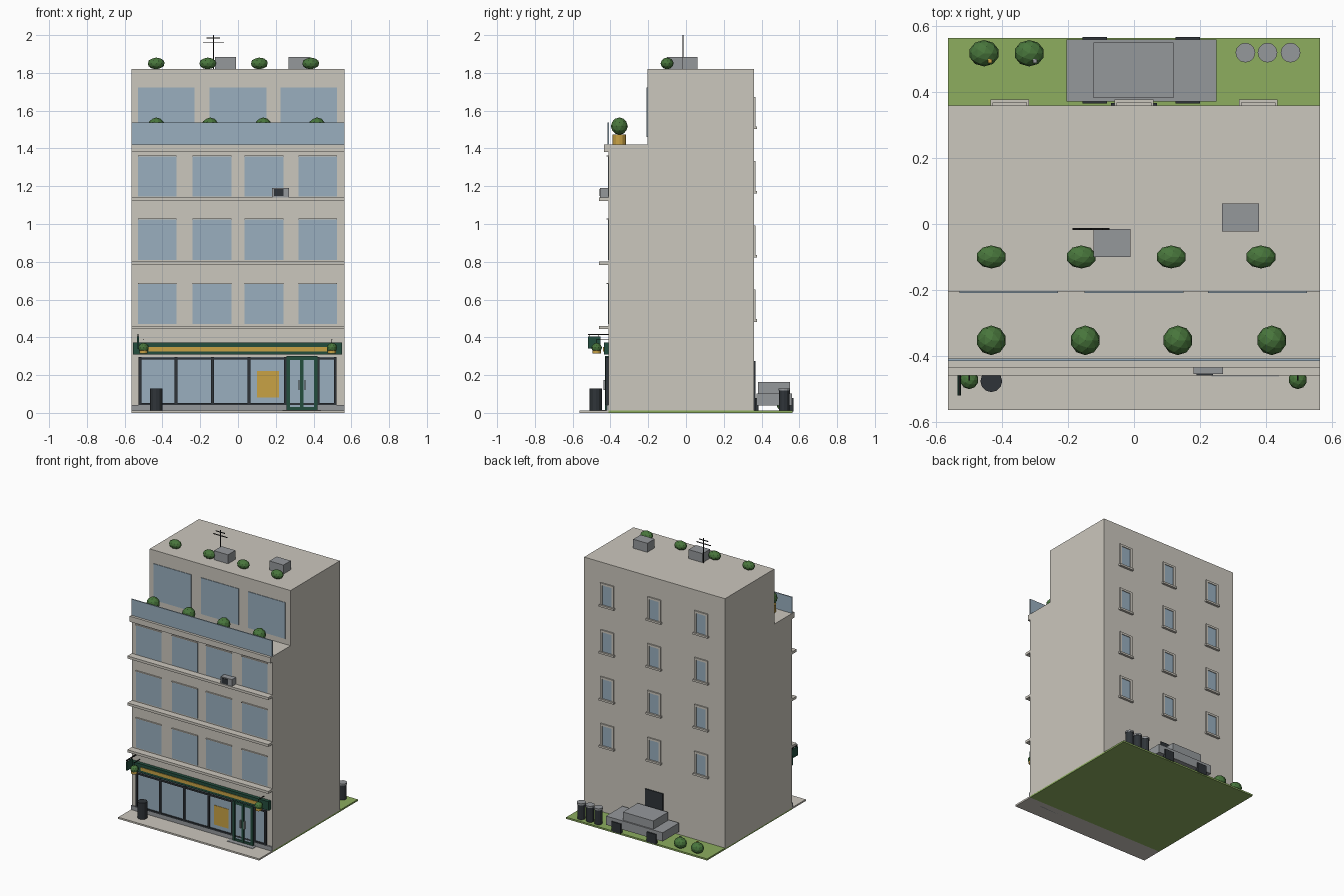
import bpy
import bmesh
from mathutils import Matrix

if "Cube" in bpy.data.objects:
    bpy.data.objects.remove(bpy.data.objects["Cube"])


def material(name, r, g, b):
    m = bpy.data.materials.new(name)
    m.use_nodes = True
    m.diffuse_color = (r, g, b, 1)
    m.node_tree.nodes["Principled BSDF"].inputs["Base Color"].default_value = (r, g, b, 1)
    return m


STONE = material("warm stone", .60, .57, .51)
GLASS = material("blue glass", .32, .43, .52)
GRASS = material("grass green", .266, .418, .114)
GREY = material("metal grey", .30, .315, .33)
SHOP = material("shop green", .017, .075, .048)
DARK = material("charcoal", .028, .034, .04)
GOLD = material("gold", .58, .36, .06)
LEAF = material("leaf green", .065, .18, .045)
BLACK = material("black metal", .01, .01, .01)


def finish(name, bm, mat):
    mesh = bpy.data.meshes.new(name)
    bm.to_mesh(mesh)
    bm.free()
    mesh.materials.append(mat)
    ob = bpy.data.objects.new(name, mesh)
    bpy.context.collection.objects.link(ob)
    return ob


def box(name, mat, x, y, z):
    """Box from (low, high) pairs along each axis."""
    bm = bmesh.new()
    spans = (x, y, z)
    size = Matrix.Diagonal([b - a for a, b in spans] + [1])
    place = Matrix.Translation([(a + b) / 2 for a, b in spans])
    bmesh.ops.create_cube(bm, size=1, matrix=place @ size)
    return finish(name, bm, mat)


def drum(name, mat, x, y, z, r, sides=12):
    """Upright cylinder between two heights."""
    bm = bmesh.new()
    bmesh.ops.create_cone(bm, cap_ends=True, segments=sides, radius1=r, radius2=r,
                          depth=z[1] - z[0], matrix=Matrix.Translation((x, y, sum(z) / 2)))
    return finish(name, bm, mat)


def bush(name, centre, radii):
    bm = bmesh.new()
    bmesh.ops.create_icosphere(bm, subdivisions=2, radius=1,
                               matrix=Matrix.Translation(centre) @ Matrix.Diagonal((*radii, 1)))
    return finish(name, bm, LEAF)


W, FRONT, BACK, SETBACK = .565, -.41, .36, -.205
FULL = (-W, W)

# Ground
box("lawn", GRASS, FULL, (FRONT, W), (0, .012))
box("pavement", STONE, FULL, (-W, FRONT), (0, .012))
box("door_step", GREY, (.235, .44), (-.462, FRONT), (0, .015))

# Building mass: stepped side profile extruded across the width
profile = [(FRONT, .01), (BACK, .01), (BACK, 1.82), (SETBACK, 1.82), (SETBACK, 1.42), (FRONT, 1.42)]
bm = bmesh.new()
side = bm.faces.new([bm.verts.new((-W, y, z)) for y, z in profile])
moved = bmesh.ops.extrude_face_region(bm, geom=[side])["geom"]
bmesh.ops.translate(bm, vec=(2 * W, 0, 0), verts=[v for v in moved if isinstance(v, bmesh.types.BMVert)])
bmesh.ops.recalc_face_normals(bm, faces=bm.faces)
finish("building_body", bm, STONE)

# Front ledges and terrace edge
for z in (.443, .783, 1.123):
    box("floor_ledge", STONE, FULL, (-.46, FRONT), (z, z + .018))
box("terrace_edge", STONE, FULL, (-.435, FRONT), (1.38, 1.42))
box("terrace_glass_rail", GLASS, FULL, (-.416, -.408), (1.42, 1.537))

# Front windows with slim lintels
for z in (.47, .81, 1.145):
    for x in (-.53, -.24, .035, .32):
        box("front_window", GLASS, (x, x + .205), (FRONT - .004, FRONT), (z, z + .213))
        box("window_lintel", STONE, (x, x + .205), (FRONT - .01, FRONT), (z + .213, z + .218))
for x in (-.53, -.15, .225):
    box("terrace_window", GLASS, (x, x + .3), (SETBACK - .004, SETBACK), (1.46, 1.723))

# Rear windows
for z in (.485, .825, 1.165, 1.505):
    for x in (-.377, 0, .377):
        for s in (-1, 1):
            edge = x + s * .045
            box("rear_window_jamb", STONE, (edge - .008, edge + .008), (BACK, BACK + .009), (z, z + .168))
        box("rear_window_head", STONE, (x - .053, x + .053), (BACK, BACK + .009), (z + .153, z + .168))
        box("rear_window_sill", STONE, (x - .059, x + .059), (BACK, BACK + .017), (z - .003, z + .011))
        box("rear_window_glass", GLASS, (x - .04, x + .04), (BACK, BACK + .004), (z + .01, z + .155))
box("rear_door", DARK, (-.07, .07), (BACK, BACK + .007), (.01, .275))

# Shop front
box("shop_plinth", GREY, FULL, (-.42, FRONT), (.01, .042))
box("shop_glass", GLASS, (-.525, .52), (-.416, FRONT), (.042, .295))
for x in (-.519, -.328, -.135, .058, .25, .425, .514):
    box("shop_mullion", DARK, (x - .007, x + .007), (-.425, FRONT), (.042, .295))
for z in (.047, .288):
    box("shop_rail", DARK, (-.525, .52), (-.424, FRONT), (z - .006, z + .006))
box("shop_poster", GOLD, (.1, .217), (-.419, FRONT), (.082, .222))

# Shop door
box("door_glass", GLASS, (.26, .42), (-.423, FRONT), (.015, .3))
for x, w in ((.266, .009), (.338, .009), (.412, .009)):
    box("door_stile", SHOP, (x - w, x + w), (-.43, FRONT), (.012, .3))
for z in (.018, .288):
    box("door_rail", SHOP, (.257, .421), (-.429, FRONT), (z - .008, z + .012))
for x in (.322, .354):
    box("door_handle", GREY, (x - .003, x + .003), (-.436, -.42), (.12, .175))

# Shop sign band and hanging sign
box("sign_band", SHOP, (-.555, .55), (-.435, FRONT), (.308, .372))
box("sign_stripe", GOLD, (-.475, .47), (-.439, -.43), (.326, .35))
box("hanging_sign", SHOP, (-.535, -.525), (-.52, -.452), (.342, .405))
box("hanging_sign_bracket", BLACK, (-.533, -.527), (-.52, FRONT), (.412, .418))
for y in (-.51, -.462):
    box("hanging_sign_link", BLACK, (-.532, -.528), (y - .002, y + .002), (.405, .413))

# Hanging baskets
for x in (-.5, .497):
    drum("basket", GOLD, x, -.473, (.314, .335), .022)
    bush("basket_plant", (x, -.473, .345), (.028, .028, .026))
    box("basket_cord", BLACK, (x - .001, x + .001), (-.474, -.472), (.365, .39))
    box("basket_bracket", BLACK, (x - .002, x + .002), (-.475, FRONT), (.388, .392))

# Air conditioner on the upper ledge
box("air_conditioner", GREY, (.18, .27), (-.455, FRONT), (1.14, 1.19))
box("air_conditioner_grille", DARK, (.19, .24), (-.459, -.45), (1.147, 1.184))

# Terrace planters
for x in (-.433, -.148, .133, .418):
    drum("terrace_pot", GOLD, x, -.353, (1.42, 1.475), .035)
    bush("terrace_bush", (x, -.353, 1.518), (.045, .045, .046))

# Roof: bushes, vents and aerial
for x in (-.433, -.16, .113, .385):
    bush("roof_bush", (x, -.1, 1.85), (.046, .035, .031))
box("roof_vent", GREY, (-.123, -.01), (-.1, -.015), (1.82, 1.885))
box("roof_vent", GREY, (.267, .38), (-.022, .062), (1.82, 1.885))
drum("aerial_mast", BLACK, -.13, -.015, (1.82, 2), .003, 8)
for z, half in ((1.96, .056), (1.985, .036)):
    box("aerial_bar", BLACK, (-.13 - half, -.13 + half), (-.018, -.012), (z - .002, z + .002))

# Street bin and rear bins
drum("street_bin", DARK, -.433, -.477, (.01, .13), .033)
for x in (.338, .405, .475):
    drum("rear_bin", DARK, x, .52, (.01, .118), .027)
    drum("rear_bin_lid", GREY, x, .52, (.118, .13), .03)

# Parked car
box("car_body", GREY, (-.205, .25), (.372, .56), (.04, .103))
box("car_cabin", GREY, (-.123, .12), (.382, .55), (.103, .163))
for x in (-.157, .126):
    for y in (.365, .548):
        box("car_wheel", DARK, (x, x + .075), (y, y + .02), (.008, .08))

# Lawn bushes with a small blossom each
for x, colour in ((-.455, GOLD), (-.318, GREY)):
    bush("lawn_bush", (x, .518, .045), (.046, .04, .038))
    box("blossom", colour, (x + .012, x + .024), (.488, .5), (.064, .078))
